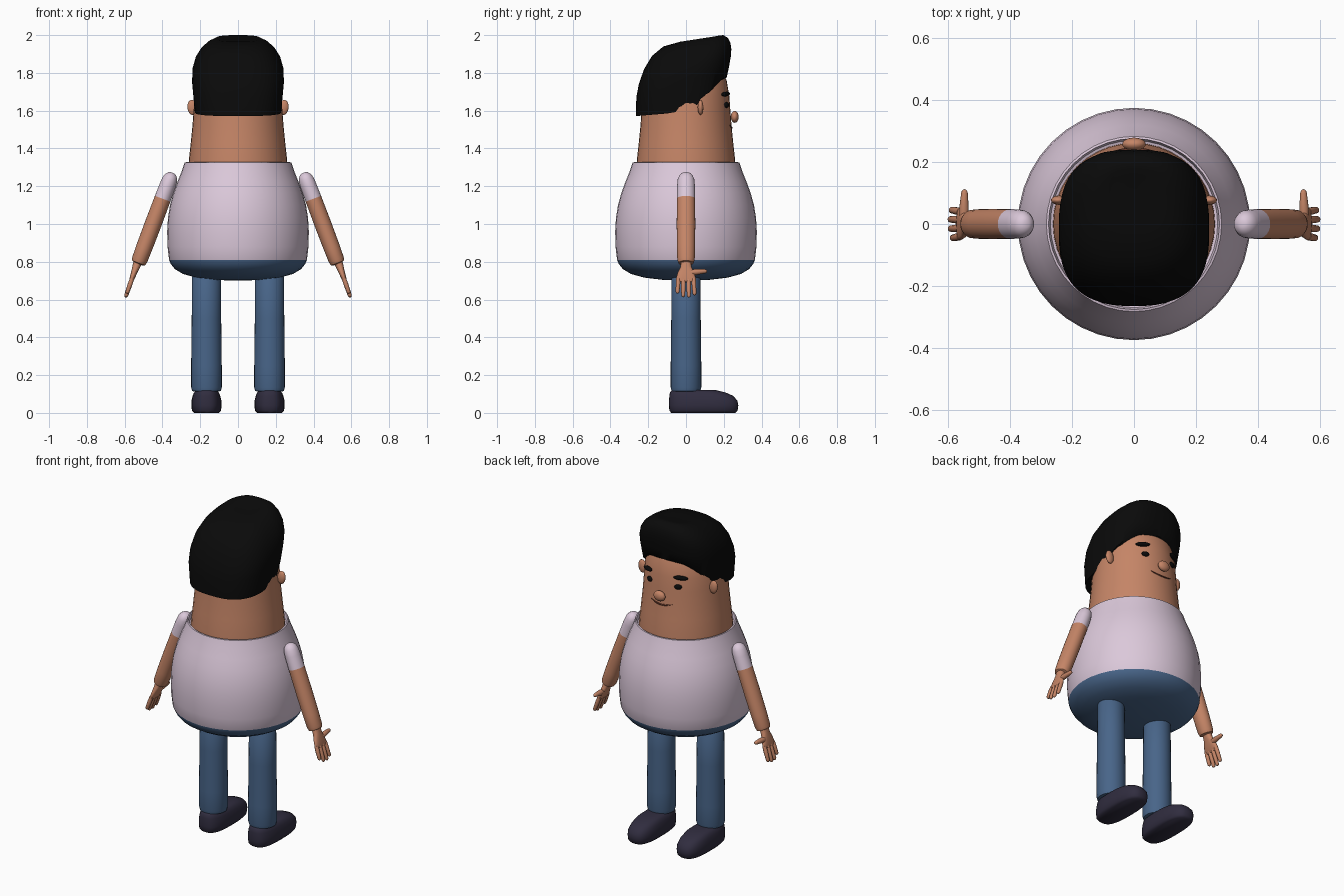
import bpy, bmesh, math
from mathutils import Matrix, Vector

if "Cube" in bpy.data.objects:
    bpy.data.objects.remove(bpy.data.objects["Cube"])


def mat(name, col):
    m = bpy.data.materials.new(name)
    m.diffuse_color = (*col, 1)
    m.use_nodes = True
    m.node_tree.nodes["Principled BSDF"].inputs["Base Color"].default_value = m.diffuse_color
    return m


SKIN = mat("skin", (0.56, 0.235, 0.135))
SHIRT = mat("pale lilac", (0.71, 0.58, 0.70))
JEANS = mat("denim blue", (0.065, 0.13, 0.25))
SHOE = mat("dark shoe", (0.03, 0.026, 0.05))
BLACK = mat("black hair", (0.003, 0.003, 0.003))
LIP = mat("mouth brown", (0.16, 0.05, 0.03))


def finish(bm, name, mats, rule=None, angle=50):
    bmesh.ops.recalc_face_normals(bm, faces=bm.faces)
    if rule:
        for f in bm.faces:
            f.material_index = rule(f.calc_center_median())
    me = bpy.data.meshes.new(name)
    bm.to_mesh(me)
    bm.free()
    for m in mats:
        me.materials.append(m)
    me.shade_smooth()
    me.set_sharp_from_angle(angle=math.radians(angle))
    ob = bpy.data.objects.new(name, me)
    bpy.context.collection.objects.link(ob)
    return ob


def loft(bm, rings, M=Matrix()):
    """Skin closed rings of points, capping both ends."""
    vs = [[bm.verts.new(M @ Vector(p)) for p in r] for r in rings]
    n = len(vs[0])
    for a, b in zip(vs, vs[1:]):
        for i in range(n):
            j = (i + 1) % n
            bm.faces.new((a[i], a[j], b[j], b[i]))
    bm.faces.new(vs[0])
    bm.faces.new(vs[-1])


def ring(rx, ry, z, n=32, cx=0, cy=0, p=2):
    out = []
    for i in range(n):
        t = 2 * math.pi * i / n
        c, s = math.cos(t), math.sin(t)
        out.append((cx + rx * math.copysign(abs(c) ** (2 / p), c),
                    cy + ry * math.copysign(abs(s) ** (2 / p), s), z))
    return out


def blob(name, loc, size, m, rot=0, tilt=0):
    bm = bmesh.new()
    M = (Matrix.Translation(loc) @ Matrix.Rotation(rot, 4, 'Z')
         @ Matrix.Rotation(tilt, 4, 'Y') @ Matrix.Diagonal((*size, 1)))
    bmesh.ops.create_uvsphere(bm, u_segments=20, v_segments=12, radius=1, matrix=M)
    return finish(bm, name, [m])


def capsule(bm, a, b, r0, r1, M):
    a, b = Vector(a), Vector(b)
    d = b - a
    R = M @ Matrix.Translation(a) @ d.to_track_quat('Z', 'Y').to_matrix().to_4x4()
    L = d.length
    prof = [(r0 * .9, 0), (r0, L * .3), (r1, L - r1), (r1 * .75, L - r1 * .35), (r1 * .25, L)]
    loft(bm, [ring(r, r, z, 10) for r, z in prof], R)


# torso: shirt above, trouser seat below
bm = bmesh.new()
prof = [(.02, .70), (.12, .704), (.22, .716), (.29, .735), (.335, .762), (.355, .787), (.365, .81),
        (.373, .88), (.375, .96), (.371, 1.03), (.36, 1.10), (.342, 1.165), (.32, 1.225),
        (.296, 1.285), (.283, 1.325), (.276, 1.327), (.27, 1.30), (.24, 1.29)]
loft(bm, [ring(r, r, z, 40) for r, z in prof])
finish(bm, "torso", [SHIRT, JEANS], lambda c: int(c.z < .81 and c.xy.length >= 0))

# neck and head in one tapering form
bm = bmesh.new()
prof = [(.262, 1.29), (.26, 1.34), (.25, 1.43), (.241, 1.52), (.235, 1.60), (.229, 1.68),
        (.215, 1.76), (.18, 1.84), (.12, 1.90), (.04, 1.92)]
loft(bm, [ring(r, r, z, 40) for r, z in prof])
finish(bm, "head", [SKIN])

# hair: swept cap with a hairline that rises toward the front
HAIRLINE = [(-.28, 1.57), (-.1, 1.585), (0, 1.602), (.06, 1.625), (.085, 1.675),
            (.13, 1.70), (.165, 1.745), (.2, 1.775), (.3, 1.785)]


def hairline(y):
    for (a, za), (b, zb) in zip(HAIRLINE, HAIRLINE[1:]):
        if y <= b:
            return za + (zb - za) * max(0, y - a) / (b - a)
    return HAIRLINE[-1][1]


def hair_ring(w, yb, yf, zb=None, zf=None):
    pts = ring(w, (yf - yb) / 2, 0, 56, 0, (yf + yb) / 2, 2.7)
    return [(x, y, hairline(y) if zb is None else zb + (zf - zb) * (y - yb) / (yf - yb))
            for x, y, _ in pts]


bm = bmesh.new()
loft(bm, [hair_ring(.19, -.2, .18), hair_ring(.229, -.265, .216),
          hair_ring(.243, -.263, .228, 1.67, 1.835), hair_ring(.241, -.25, .237, 1.74, 1.885),
          hair_ring(.225, -.222, .24, 1.82, 1.925), hair_ring(.195, -.18, .235, 1.89, 1.96),
          hair_ring(.155, -.12, .222, 1.94, 1.985), hair_ring(.115, -.03, .198, 1.965, 2.0),
          hair_ring(.08, .05, .175, 1.972, 1.998), hair_ring(.03, .09, .14, 1.98, 1.988)])
finish(bm, "hair", [BLACK])

# nose and mouth
blob("nose", (0, .258, 1.567), (.038, .021, .031), SKIN)
bm = bmesh.new()
M = []
for i in range(13):
    a = math.radians(-17 + 34 * i / 12)
    r, z = .243, 1.509 + .014 * (abs(i - 6) / 6) ** 2
    t = .0015 + .003 * (1 - (abs(i - 6) / 6) ** 2)
    M.append([(math.sin(a) * (r + t * math.cos(q)), math.cos(a) * (r + t * math.cos(q)),
               z + t * math.sin(q)) for q in (k * math.pi / 3 for k in range(6))])
loft(bm, M)
finish(bm, "mouth", [LIP])

for s, side in ((-1, "left"), (1, "right")):
    # eyes, brows and ears
    blob("eye_" + side, (s * .096, .214, 1.63), (.022, .012, .015), BLACK, -s * .42)
    blob("eyebrow_" + side, (s * .112, .21, 1.688), (.042, .015, .012), BLACK, -s * .48, s * .08)
    blob("ear_" + side, (s * .242, .077, 1.617), (.026, .015, .04), SKIN, 0, s * .12)

    # arm with short sleeve
    A = Matrix.Translation((s * .362, 0, 1.232)) @ Matrix.Rotation(-s * .36, 4, 'Y')
    bm = bmesh.new()
    prof = [(.01, .042), (.022, .037), (.034, .024), (.041, .005), (.044, -.03), (.045, -.105),
            (.0451, -.108), (.046, -.25), (.045, -.38), (.043, -.45), (.038, -.468), (.02, -.474)]
    loft(bm, [ring(r * .97, r * 1.07, z, 24) for r, z in prof], A)
    Ai = A.inverted()
    finish(bm, "arm_" + side, [SHIRT, SKIN], lambda c: int((Ai @ c).z < -.106))

    # hand with four fingers and a thumb
    H = Matrix.Translation((s * .53, 0, .80)) @ Matrix.Rotation(-s * .335, 4, 'Y')
    bm = bmesh.new()
    palm = [(.024, .026, .01), (.02, .029, -.03), (.016, .044, -.06), (.013, .053, -.095),
            (.008, .05, -.112)]
    loft(bm, [ring(rx, ry, z, 20, p=2.4) for rx, ry, z in palm], H)
    for k, tip in enumerate((-.178, -.198, -.2, -.188)):
        y = (k - 1.5) * .027
        capsule(bm, (0, y, -.095), (0, y * 1.12, tip), .0125, .0105, H)
    capsule(bm, (0, .025, -.06), (0, .112, -.052), .016, .011, H)
    finish(bm, "hand_" + side, [SKIN])

    # trouser leg
    bm = bmesh.new()
    prof = [(.06, .112), (.076, .116), (.081, .135), (.081, .25), (.078, .5), (.076, .74), (.06, .76)]
    loft(bm, [ring(r, r, z, 28, s * .167) for r, z in prof])
    finish(bm, "leg_" + side, [JEANS])

    # shoe: heel, toe and half width at each height
    bm = bmesh.new()
    rows = [(-.078, .262, .066, 0), (-.088, .273, .077, .012), (-.09, .277, .08, .04),
            (-.09, .272, .079, .065), (-.088, .25, .073, .09), (-.085, .21, .066, .108),
            (-.075, .16, .052, .12), (-.05, .1, .03, .122)]
    loft(bm, [ring(w, (b - a) / 2, z, 36, s * .167, (a + b) / 2, 2.8) for a, b, w, z in rows])
    finish(bm, "shoe_" + side, [SHOE])
